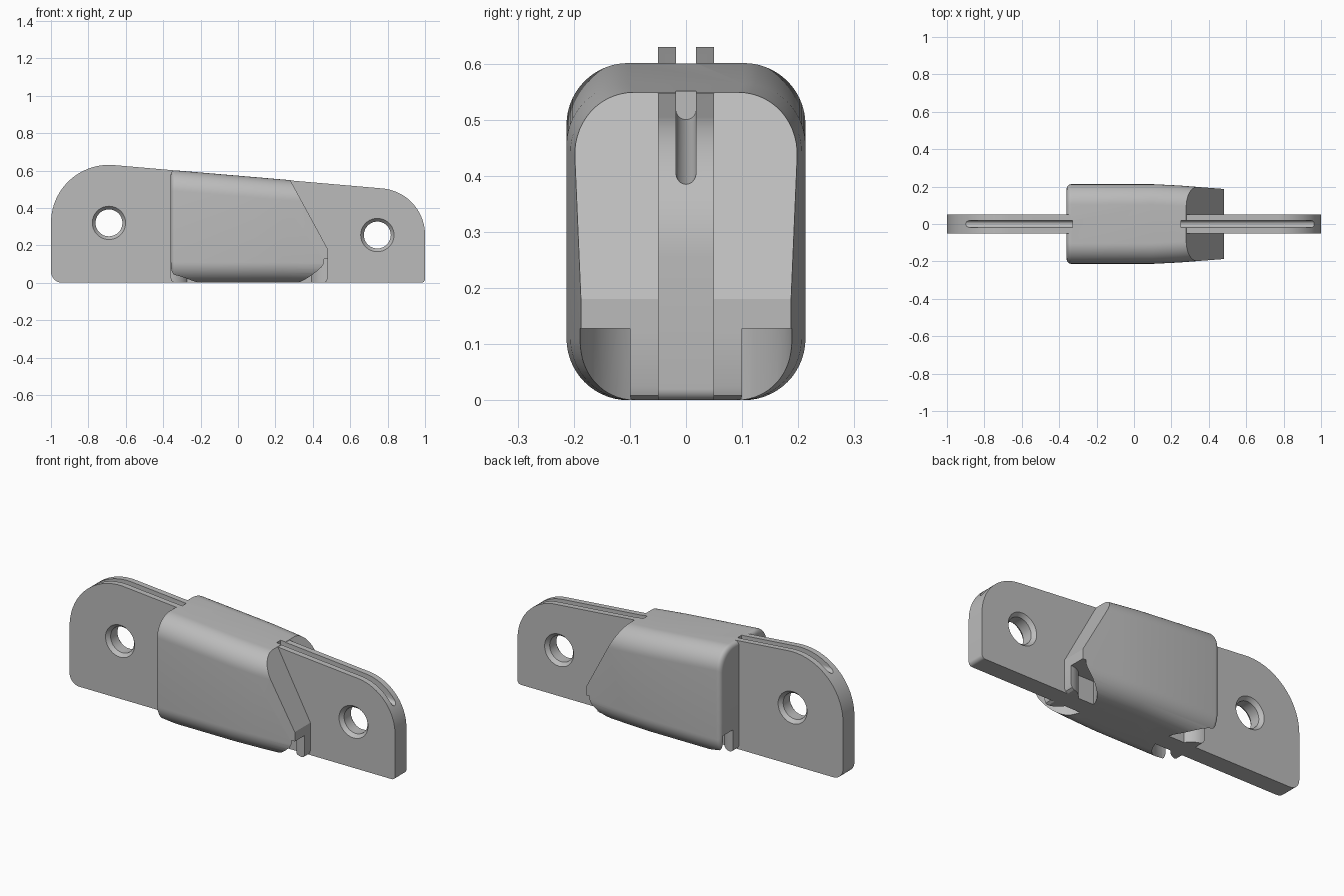
import bpy, bmesh
from math import sin, cos, pi, radians
from mathutils import Vector

cube = bpy.data.objects.get("Cube")
if cube:
    bpy.data.objects.remove(cube)

grey = bpy.data.materials.new("plain grey")
grey.use_nodes = True
grey.diffuse_color = (0.5, 0.5, 0.5, 1)
grey.node_tree.nodes["Principled BSDF"].inputs["Base Color"].default_value = (0.5, 0.5, 0.5, 1)


def loft(name, rings):
    """Closed solid through rings of equal point count."""
    bm = bmesh.new()
    loops = [[bm.verts.new(p) for p in ring] for ring in rings]
    n = len(loops[0])
    for a, b in zip(loops, loops[1:]):
        for i in range(n):
            j = (i + 1) % n
            bm.faces.new((a[i], a[j], b[j], b[i]))
    bm.faces.new(loops[0][::-1])
    bm.faces.new(loops[-1])
    bmesh.ops.recalc_face_normals(bm, faces=bm.faces)
    mesh = bpy.data.meshes.new(name)
    bm.to_mesh(mesh)
    bm.free()
    mesh.materials.append(grey)
    obj = bpy.data.objects.new(name, mesh)
    bpy.context.collection.objects.link(obj)
    return obj


def arc(cx, cy, r, start, end, steps=14):
    angles = [radians(start + (end - start) * i / steps) for i in range(steps + 1)]
    return [(cx + r * cos(a), cy + r * sin(a)) for a in angles]


def slab(name, outline, half):
    """Outline in x and z, extruded along y."""
    return loft(name, [[(x, y, z) for x, z in outline] for y in (-half, half)])


def cut(target, cutters):
    for c in cutters:
        c.hide_render = True
        c.hide_set(True)
        m = target.modifiers.new(c.name, 'BOOLEAN')
        m.operation, m.solver, m.object = 'DIFFERENCE', 'EXACT', c


def finish(obj):
    """Apply the cuts and smooth the rounded surfaces."""
    bpy.ops.object.select_all(action='DESELECT')
    bpy.context.view_layer.objects.active = obj
    obj.select_set(True)
    for m in list(obj.modifiers):
        bpy.ops.object.modifier_apply(modifier=m.name)
    bpy.ops.object.shade_smooth_by_angle(angle=radians(28))


def top_height(x):
    return 0.63 - 0.085 * (x + 0.69)


# Thin mounting plate with a sloping top and large rounded shoulders
outline = (arc(-0.94, 0.06, 0.06, 270, 180, 8) + arc(-0.69, 0.32, 0.31, 180, 85, 28)
           + arc(0.75, 0.255, 0.25, 85, 0, 28) + arc(0.98, 0.02, 0.02, 0, -90, 6))
plate = slab("mounting_plate", outline, 0.05)

# Countersunk screw holes
holes = []
for side, x, z in (("right", -0.69, 0.32), ("left", 0.745, 0.255)):
    stations = ((-0.051, 0.09), (-0.03, 0.072), (0.03, 0.072), (0.051, 0.09))
    holes.append(loft(side + "_hole_cutter", [
        [(px, y, pz) for px, pz in arc(x, z, r, 0, 350, 35)] for y, r in stations]))


# Round-bottomed cord grooves in the top edge
def groove(name, start, end):
    r = 0.018
    return loft(name, [[(x, y, z) for y, z in
                        [(r, 0.8)] + arc(0, floor + r, r, 0, -180, 10) + [(-r, 0.8)]]
                       for x, floor in (start, end)])


grooves = [groove("right_groove_cutter", (-1.05, 0.548), (-0.33, 0.548)),
           groove("left_groove_cutter", (0.25, 0.5), (1.03, 0.374))]


# Thick rounded body, tapering towards the slanted end
def section(x, half, inset):
    r = 0.11 - inset * 0.3
    top, low, w = top_height(x) + 0.001 - inset, inset, half - inset
    pts = (arc(w - r, top - r, r, 0, 90) + arc(r - w, top - r, r, 90, 180)
           + arc(r - w, low + r, r, 180, 270) + arc(w - r, low + r, r, 270, 360))
    return [(x, y, z) for y, z in pts]


e = 0.025
rings = [section(-0.36 + e * (1 - cos(a)), 0.213, e * (1 - sin(a)))
         for a in (i * pi / 12 for i in range(7))]
rings += [section(0.1, 0.213, 0), section(0.24, 0.206, 0), section(0.56, 0.181, 0)]
body = loft("body", rings)

# Slanted end face with a short upright foot
end_cutter = slab("slant_cutter", [
    (0.142, 0.8), (0.28, 0.547), (0.48, 0.18), (0.48, 0.025), (0.474, 0.008),
    (0.46, 0), (0.46, -0.1), (0.8, -0.1), (0.8, 0.8)], 0.4)

# Curved channels under both ends, leaving a half-round post in the middle
channels = []
for side, x, d in (("right", -0.36, -1), ("left", 0.48, 1)):
    half_ring = ([(0.1, -0.19)] + arc(0, 0, 0.19, 270, 90, 24)
                 + [(0.1, 0.19), (0.1, 0.1)] + arc(0, 0, 0.1, 90, 270, 24) + [(0.1, -0.1)])
    channels.append(loft(side + "_channel_cutter", [
        [(x + d * px, py, z) for px, py in half_ring] for z in (-0.1, 0.128)]))

cut(plate, holes + grooves)
cut(body, [end_cutter] + channels + grooves)
finish(plate)
finish(body)
for helper in holes + grooves + channels + [end_cutter]:
    bpy.data.objects.remove(helper)
